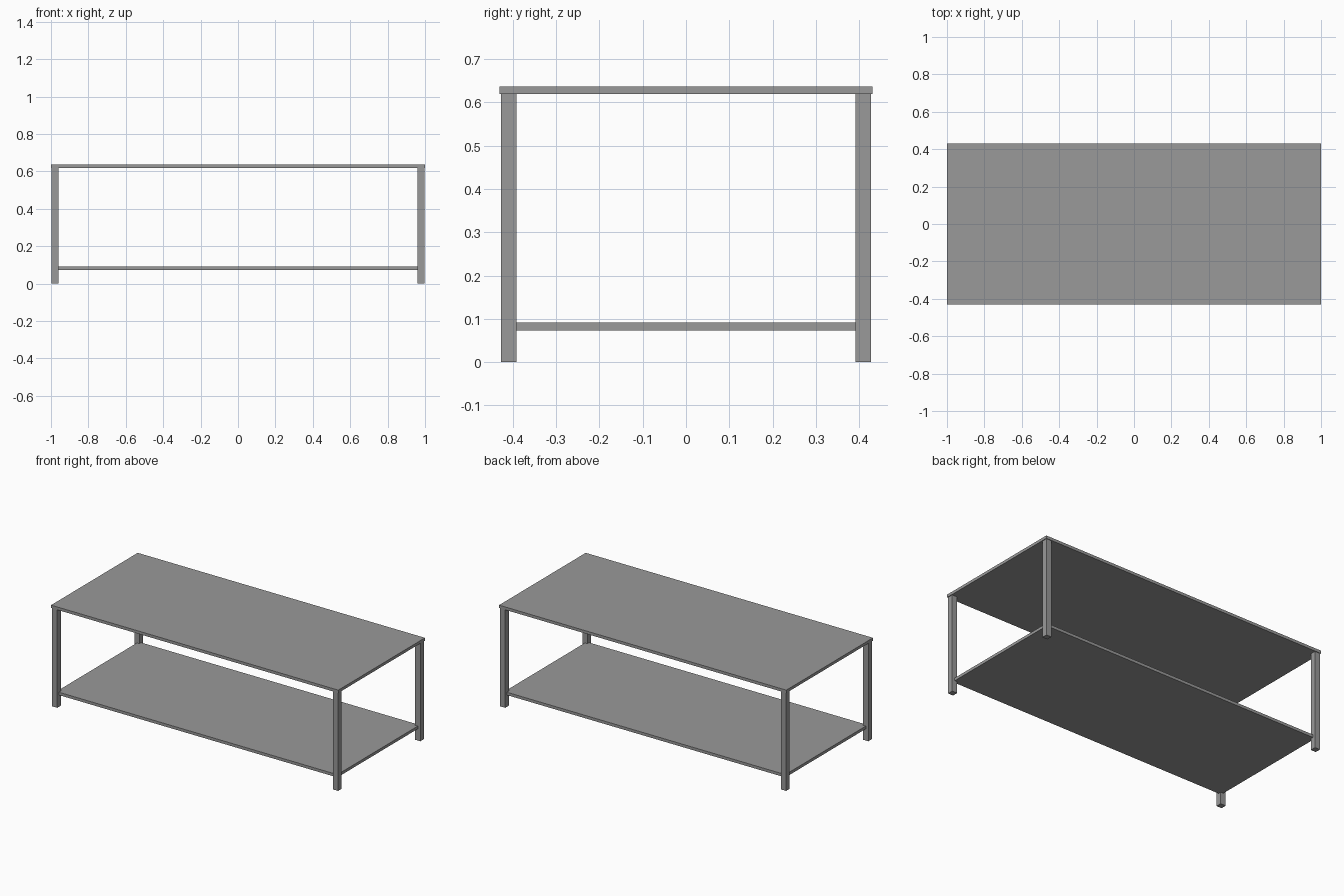
import bpy

default_cube = bpy.data.objects.get("Cube")
if default_cube:
    bpy.data.objects.remove(default_cube, do_unlink=True)

# Single grey finish
grey = bpy.data.materials.new("grey")
grey.use_nodes = True
colour = (0.32, 0.32, 0.32, 1)
grey.diffuse_color = colour
grey.node_tree.nodes["Principled BSDF"].inputs["Base Color"].default_value = colour

HALF_X, HALF_Y, HEIGHT = 1.0, 0.431, 0.637
BOARD = 0.018      # board thickness
LEG = 0.036        # leg width
INSET = 0.004      # legs sit just inside the top's edge
SHELF_Z = 0.073    # underside of the shelf


def box(name, centre, size):
    bpy.ops.mesh.primitive_cube_add(size=1, location=centre)
    obj = bpy.context.object
    obj.name = name
    obj.scale = size
    bpy.ops.object.transform_apply(location=False, rotation=False, scale=True)
    obj.data.materials.append(grey)
    return obj


leg_x = HALF_X - INSET - LEG / 2
leg_y = HALF_Y - INSET - LEG / 2
leg_height = HEIGHT - BOARD

# Table top
box("table_top", (0, 0, HEIGHT - BOARD / 2), (2 * HALF_X, 2 * HALF_Y, BOARD))

# Lower shelf, its corners reaching the leg centres
box("lower_shelf", (0, 0, SHELF_Z + BOARD / 2), (2 * leg_x, 2 * leg_y, BOARD))

# Four square legs
for side_x, sx in (("left", 1), ("right", -1)):
    for side_y, sy in (("front", -1), ("back", 1)):
        box(f"{side_y}_{side_x}_leg", (sx * leg_x, sy * leg_y, leg_height / 2),
            (LEG, LEG, leg_height))
